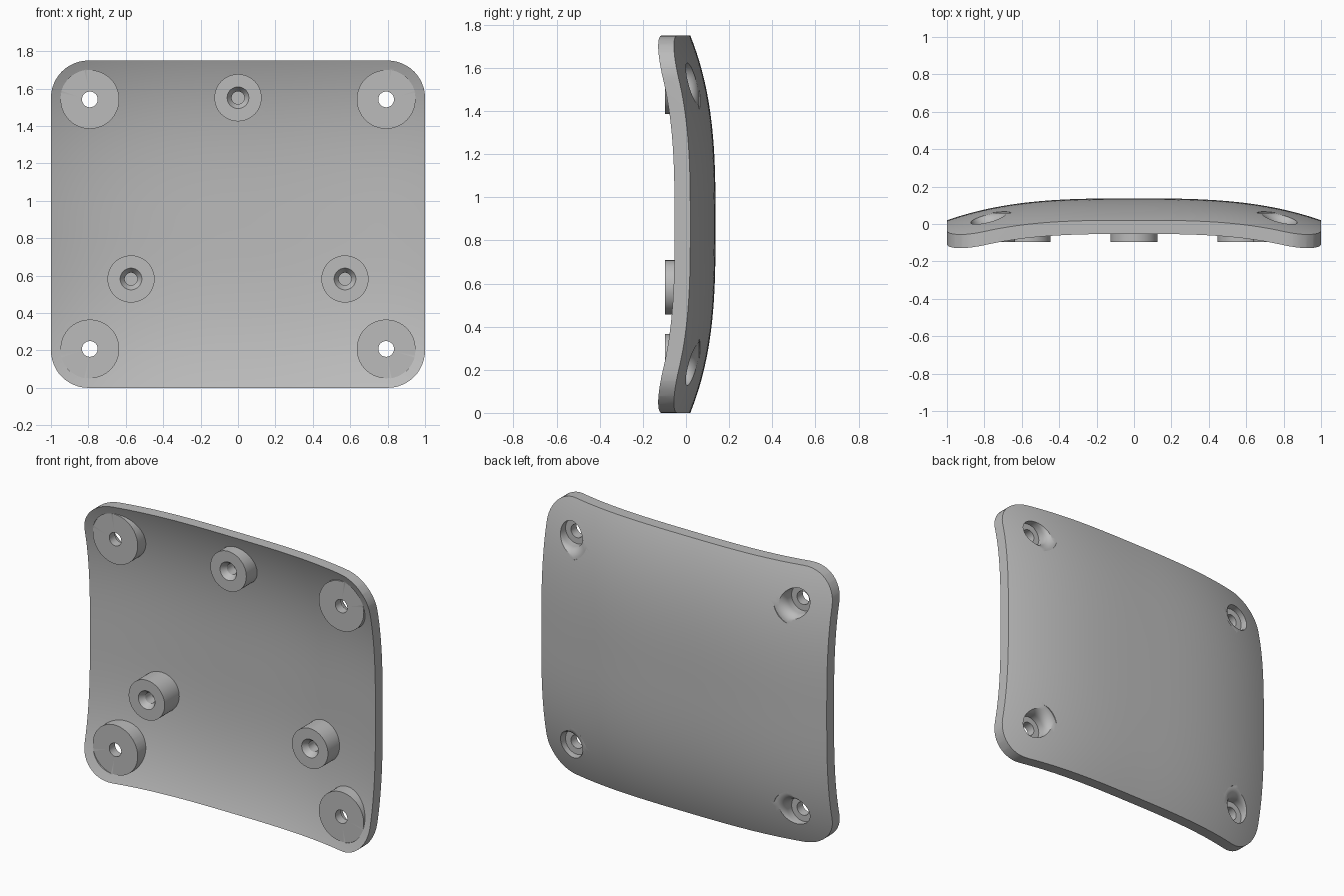
import bpy, bmesh, math

if "Cube" in bpy.data.objects:
    bpy.data.objects.remove(bpy.data.objects["Cube"])

H = 1.75            # plate height (width is 2)
THICK = 0.073       # shell thickness
FACE = -0.097       # plane shared by all mounting pads
SEG = 64

grey = bpy.data.materials.new("plain grey")
grey.use_nodes = True
colour = (0.5, 0.5, 0.5, 1)
grey.diffuse_color = colour
grey.node_tree.nodes["Principled BSDF"].inputs["Base Color"].default_value = colour


def back_y(x, z):
    """Domed back surface, flat in the middle and falling to the edges."""
    u = (z - H / 2) / (H / 2)
    return 0.137 - 0.117 * (abs(x) ** 3 + abs(u) ** 3)


def finish(name, bm):
    bmesh.ops.recalc_face_normals(bm, faces=bm.faces)
    mesh = bpy.data.meshes.new(name)
    bm.to_mesh(mesh)
    bm.free()
    mesh.materials.append(grey)
    obj = bpy.data.objects.new(name, mesh)
    bpy.context.collection.objects.link(obj)
    return obj


def lathe(bm, cx, cz, profile):
    """Closed solid of revolution about the y axis, from (radius, y) pairs."""
    rings = []
    for r, y in profile:
        rings.append([bm.verts.new((cx + r * math.cos(a), y, cz + r * math.sin(a)))
                      for a in (2 * math.pi * i / SEG for i in range(SEG))])
    for a, b in zip(rings, rings[1:]):
        for i in range(SEG):
            j = (i + 1) % SEG
            bm.faces.new((a[i], a[j], b[j], b[i]))
    bm.faces.new(rings[0])
    bm.faces.new(rings[-1])
    return rings


def combine(target, tool, operation):
    mod = target.modifiers.new(operation, 'BOOLEAN')
    mod.operation, mod.solver, mod.object = operation, 'EXACT', tool
    bpy.ops.object.select_all(action='DESELECT')
    bpy.context.view_layer.objects.active = target
    target.select_set(True)
    bpy.ops.object.modifier_apply(modifier=mod.name)
    bpy.data.objects.remove(tool)


# Curved slab, slightly oversized
bm = bmesh.new()
bmesh.ops.create_grid(bm, x_segments=56, y_segments=50, size=1)
for v in bm.verts:
    x, z = v.co.x * 1.03, H / 2 + v.co.y * (H / 2 + 0.03)
    v.co = (x, back_y(x, z), z)
front = bmesh.ops.extrude_face_region(bm, geom=bm.faces[:])
for g in front["geom"]:
    if isinstance(g, bmesh.types.BMVert):
        g.co.y -= THICK
plate = finish("mounting_plate", bm)

# Rounded rectangle that trims the slab
bm = bmesh.new()
R, STEPS = 0.2, 12
outline = []
corners = [(1 - R, H - R), (R - 1, H - R), (R - 1, R), (1 - R, R)]
for k, (cx, cz) in enumerate(corners):
    for i in range(STEPS + 1):
        a = math.pi / 2 * (k + i / STEPS)
        outline.append(bm.verts.new((cx + R * math.cos(a), -0.5, cz + R * math.sin(a))))
side = bmesh.ops.extrude_face_region(bm, geom=[bm.faces.new(outline)])
for g in side["geom"]:
    if isinstance(g, bmesh.types.BMVert):
        g.co.y = 0.5
combine(plate, finish("outline_trim", bm), 'INTERSECT')

# Pads on the front, their buried ends following the shell
corner_pads = [(sx * 0.792, H / 2 + sz * 0.667) for sx in (-1, 1) for sz in (-1, 1)]
small_pads = [(-0.572, 0.582), (0.572, 0.582), (0, 1.551)]
bm = bmesh.new()
for spots, radius, y in ((corner_pads, 0.157, FACE - 0.012), (small_pads, 0.126, FACE)):
    for x, z in spots:
        rings = lathe(bm, x, z, [(radius, y), (radius, 0)])
        for v in rings[1]:
            v.co.y = back_y(v.co.x, v.co.z) - 0.03
combine(plate, finish("pads", bm), 'UNION')

# Corner holes: flat pad face, through hole and flared recess on the back
bm = bmesh.new()
FLARE = 0.06
flare = [(0.08 + FLARE * (1 - math.cos(t)), FLARE * math.sin(t))
         for t in (math.pi / 2 * i / 8 for i in range(9))]
for x, z in corner_pads:
    lathe(bm, x, z, [(0.159, -0.3), (0.159, FACE), (0.042, FACE), (0.042, -0.04),
                     (0.08, -0.04)] + flare + [(0.145, 0.3)])
# Countersunk blind holes in the small pads
for x, z in small_pads:
    lathe(bm, x, z, [(0.058, -0.3), (0.058, FACE), (0.034, FACE + 0.035),
                     (0.034, FACE + 0.1)])
combine(plate, finish("holes", bm), 'DIFFERENCE')

bpy.context.view_layer.objects.active = plate
plate.select_set(True)
bpy.ops.object.shade_smooth_by_angle(angle=math.radians(25))
